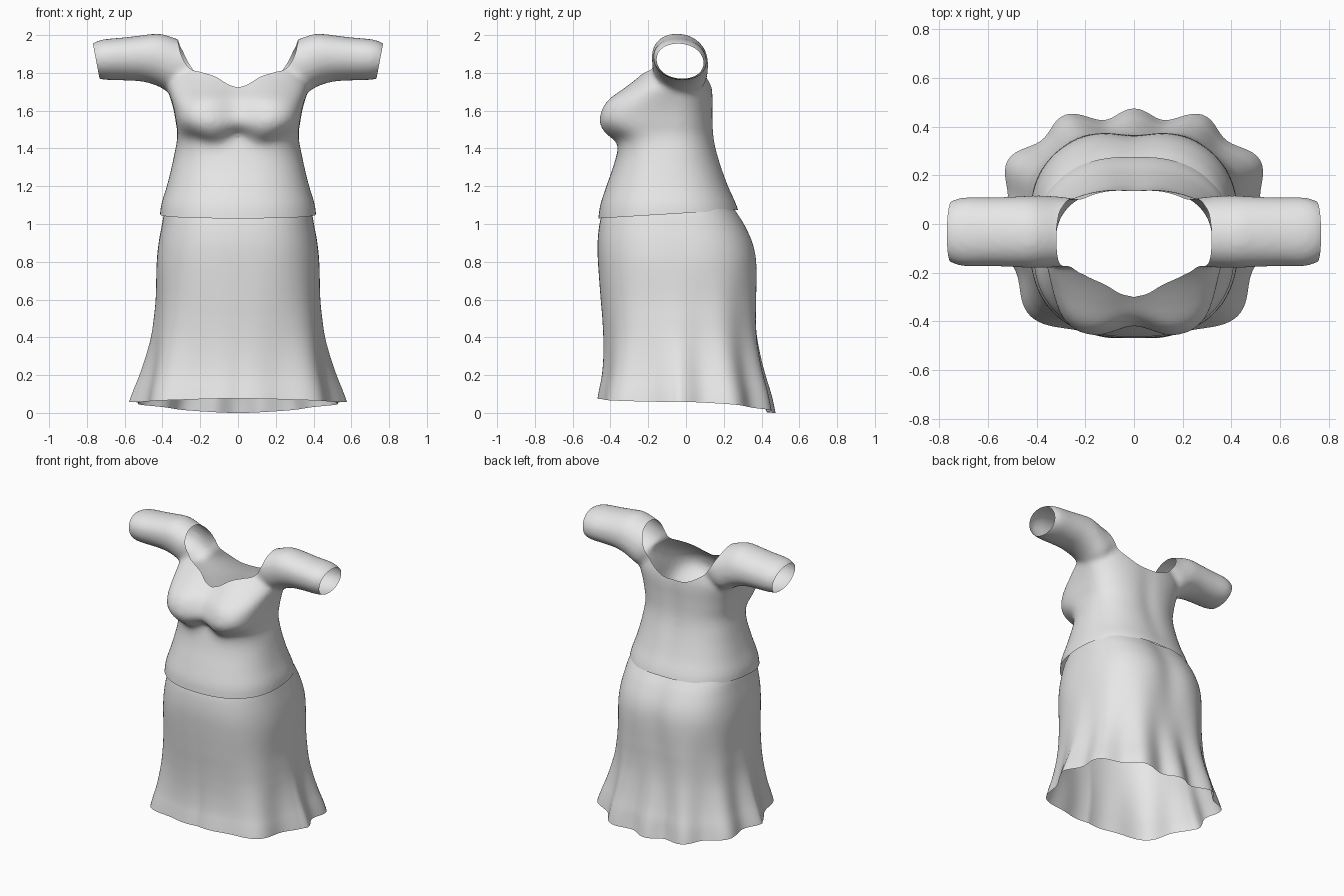
import bpy, bmesh, math

if "Cube" in bpy.data.objects:
    bpy.data.objects.remove(bpy.data.objects["Cube"])

cloth = bpy.data.materials.new("light_grey_cloth")
cloth.diffuse_color = (0.8, 0.8, 0.8, 1)
cloth.use_nodes = True
cloth.node_tree.nodes["Principled BSDF"].inputs["Base Color"].default_value = cloth.diffuse_color


def curve(keys, t):
    """Smooth interpolation through rows of (t, a, b, ...), t ascending."""
    t = min(max(t, keys[0][0]), keys[-1][0])
    i = 0
    while i < len(keys) - 2 and t > keys[i + 1][0]:
        i += 1
    p, q = keys[i], keys[i + 1]
    o, r = keys[max(i - 1, 0)], keys[min(i + 2, len(keys) - 1)]
    h = q[0] - p[0]
    s = (t - p[0]) / h
    out = []
    for k in range(1, len(p)):
        m0 = (q[k] - o[k]) / (q[0] - o[0]) * h
        m1 = (r[k] - p[k]) / (r[0] - p[0]) * h
        out.append((2*s**3 - 3*s*s + 1) * p[k] + (s**3 - 2*s*s + s) * m0
                   + (3*s*s - 2*s**3) * q[k] + (s**3 - s*s) * m1)
    return out


def oval(a, w, d, n):
    """Point at angle a on a rounded-square oval."""
    r = ((abs(math.cos(a)) / w)**n + (abs(math.sin(a)) / d)**n) ** (-1 / n)
    return r * math.cos(a), r * math.sin(a)


def bell(x, width):
    return math.exp(-(x / width)**2)


def loft(bm, rings, caps=False):
    rows = [[bm.verts.new(p) for p in ring] for ring in rings]
    n = len(rows[0])
    for lo, hi in zip(rows, rows[1:]):
        for i in range(n):
            j = (i + 1) % n
            bm.faces.new((lo[i], lo[j], hi[j], hi[i]))
    if caps:
        bm.faces.new(rows[0][::-1])
        bm.faces.new(rows[-1])


def make_object(name, bm):
    bmesh.ops.recalc_face_normals(bm, faces=bm.faces[:])
    mesh = bpy.data.meshes.new(name)
    bm.to_mesh(mesh)
    bm.free()
    mesh.materials.append(cloth)
    obj = bpy.data.objects.new(name, mesh)
    bpy.context.collection.objects.link(obj)
    bpy.context.view_layer.objects.active = obj
    return obj


def angles(n):
    return [2 * math.pi * i / n for i in range(n)]


def y_front(a):
    return math.sin(a) < 0


# Bodice body: height, half width, front y, back y
TORSO = [(0.95, .425, -.47, .30), (1.03, .415, -.464, .288), (1.1, .407, -.454, .27),
         (1.2, .377, -.422, .227), (1.3, .352, -.388, .192), (1.38, .335, -.372, .168),
         (1.43, .325, -.382, .157), (1.48, .321, -.442, .15), (1.53, .328, -.468, .147),
         (1.6, .34, -.46, .145), (1.66, .356, -.424, .145), (1.72, .374, -.342, .14),
         (1.77, .368, -.274, .128), (1.82, .35, -.217, .116), (1.88, .32, -.18, .107),
         (1.97, .27, -.14, .08)]
# Sleeves: x, bottom z, top z, half depth; the cuff curls inward
SLEEVE = [(.2, 1.76, 1.95, .13), (.31, 1.68, 1.975, .144), (.36, 1.693, 1.993, .147),
          (.42, 1.728, 2.008, .148), (.5, 1.753, 2.0, .144), (.6, 1.76, 1.988, .141),
          (.7, 1.763, 1.979, .141), (.75, 1.772, 1.967, .127), (.79, 1.785, 1.942, .103),
          (.85, 1.8, 1.92, .08)]


def torso_point(z, a):
    w, yf, yb = curve(TORSO, z)
    front = max(0, -math.sin(a))
    # the underbust line arches around each cup
    x0 = abs(oval(a, w, .36, 2.8)[0])
    lift = .05 * (1 - bell(x0 - .15, .11)) * bell(z - 1.47, .1) * front
    yf = curve(TORSO, z - lift)[1]
    yc = -.1 + .05 * min(1, max(0, (z - 1.3) / .4))
    n = 2.4 + 1.5 * bell(z - 1.57, .11) * min(1, 2.5 * front)
    x, y = oval(a, w, yc - yf if y_front(a) else yb - yc, n)
    y += .055 * bell(x, .11) * bell(z - 1.62, .18) * front
    y -= .012 * bell(x, .07) * bell(z - 1.45, .3) * max(0, math.sin(a))
    return x, yc + y, z


bm = bmesh.new()
loft(bm, [[torso_point(.95 + 1.02 * k / 70, a) for a in angles(96)] for k in range(71)], True)
for side in (-1, 1):
    rings = []
    for k in range(40):
        x = .2 + .65 * k / 39
        lo, hi, d = curve(SLEEVE, x)
        pts = [oval(a, d, (hi - lo) / 2, 2.1) for a in angles(40)]
        rings.append([(side * x, -.032 + y - .12 * z, (lo + hi) / 2 + z) for y, z in pts][::side])
    loft(bm, rings, True)
bodice = make_object("bodice", bm)

# Blend sleeves and body into one cloth surface
rm = bodice.modifiers.new("blend", 'REMESH')
rm.mode = 'VOXEL'
rm.voxel_size = .013
sm = bodice.modifiers.new("soften", 'SMOOTH')
sm.factor, sm.iterations = .5, 14
for m in ("blend", "soften"):
    bpy.ops.object.modifier_apply(modifier=m)

# Neckline height by distance from the middle
NECK_FRONT = [(0, 1.722), (.05, 1.738), (.12, 1.78), (.2, 1.805), (.25, 1.82),
              (.29, 1.87), (.315, 1.95), (.335, 2.1)]
NECK_BACK = [(0, 1.71), (.08, 1.715), (.15, 1.745), (.22, 1.795), (.26, 1.85),
             (.29, 1.91), (.315, 1.97), (.335, 2.1)]


def outside(p):
    """Positive where the cloth is cut away: hem, cuffs and neck opening."""
    x = abs(p.x)
    b = min(1, max(0, (p.y + .12) / .18))
    neck = (1 - b) * curve(NECK_FRONT, x)[0] + b * curve(NECK_BACK, x)[0]
    hem = 1.03 + .045 * (p.y + .46) / .74
    return max(hem - p.z, x - (.735 + .19 * (p.z - 1.78)), p.z - neck)


bm = bmesh.new()
bm.from_mesh(bodice.data)
bmesh.ops.triangulate(bm, faces=bm.faces[:])
val = {v: outside(v.co) or 1e-6 for v in bm.verts}
cuts = []
for e in [e for e in bm.edges if val[e.verts[0]] * val[e.verts[1]] < 0]:
    a, b = e.verts
    fac = val[a] / (val[a] - val[b])
    cuts.append(bmesh.utils.edge_split(e, a, min(.97, max(.03, fac)))[1])
bmesh.ops.connect_verts(bm, verts=cuts)
gone = [f for f in bm.faces if sum(val.get(v, 0) for v in f.verts) > 0]
bmesh.ops.delete(bm, geom=gone, context='FACES')
bm.to_mesh(bodice.data)
bm.free()

# Skirt: height, half width, front y, back y, fold depth
SKIRT = [(0, .565, -.468, .458, .026), (.06, .551, -.464, .448, .025), (.12, .532, -.454, .437, .022),
         (.2, .504, -.44, .418, .018), (.3, .475, -.434, .4, .013), (.4, .453, -.436, .388, .008),
         (.5, .441, -.442, .384, .005), (.6, .433, -.451, .385, .003), (.8, .43, -.466, .382, 0),
         (.9, .42, -.468, .362, 0), (1.0, .402, -.458, .316, 0), (1.06, .39, -.442, .277, 0),
         (1.1, .375, -.425, .25, 0)]


def skirt_point(u, a):
    s = math.sin(a)
    hem = .058 + .018 * max(0, -s)**2 - .058 * max(0, s)**2
    z = 1.1 + (hem - 1.1) * u
    w, yf, yb, fold = curve(SKIRT, z)
    yc = -.04
    # the flare is narrower and squarer in front
    flare = max(0, 1 - z / .4)
    w *= 1 - .14 * flare * math.sqrt(max(0, -s))
    n = 2.6 + (.6 * flare if y_front(a) else 0)
    x, y = oval(a, w, yc - yf if y_front(a) else yb - yc, n)
    # pleats: wider and flatter toward the middle of the front
    side = math.asin(s)
    fold *= math.cos(9 * side) * (1 - .7 * s * s) if s < 0 else math.cos(12 * side)
    k = 1 + fold / math.hypot(x, y)
    y -= .022 * bell(x, .1) * bell(z - .65, .7) * max(0, s)
    return x * k, yc + y * k, z


bm = bmesh.new()
loft(bm, [[skirt_point(k / 48, a) for a in angles(168)] for k in range(49)])
skirt = make_object("skirt", bm)

for obj in (bodice, skirt):
    for p in obj.data.polygons:
        p.use_smooth = True
